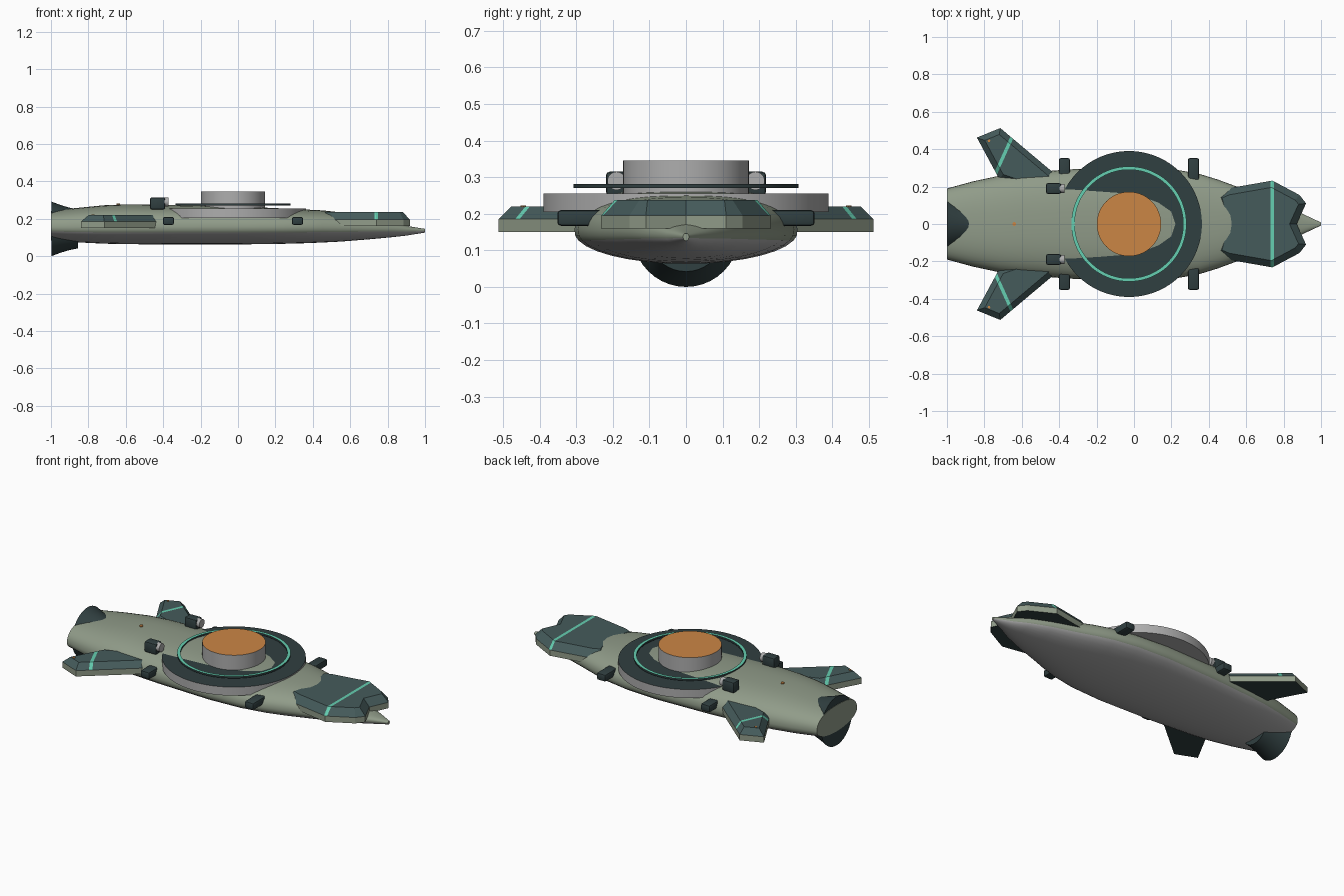
import bpy, bmesh, math
from mathutils import Vector

if "Cube" in bpy.data.objects:
    bpy.data.objects.remove(bpy.data.objects["Cube"])


def mat(name, c):
    m = bpy.data.materials.new(name)
    m.diffuse_color = (*c, 1)
    m.use_nodes = True
    m.node_tree.nodes["Principled BSDF"].inputs["Base Color"].default_value = m.diffuse_color
    return m


OLIVE = mat("olive_hull", (0.28, 0.33, 0.25))
GREY = mat("light_grey", (0.42, 0.42, 0.42))
DARK = mat("dark_slate", (0.03, 0.05, 0.052))
SLATE = mat("blue_slate", (0.06, 0.105, 0.105))
TEAL = mat("bright_teal", (0.13, 0.62, 0.44))
ORANGE = mat("orange", (0.60, 0.24, 0.06))


def finish(bm, name, mats, smooth=True):
    me = bpy.data.meshes.new(name)
    bm.normal_update()
    bm.to_mesh(me)
    bm.free()
    ob = bpy.data.objects.new(name, me)
    bpy.context.collection.objects.link(ob)
    for m in mats:
        me.materials.append(m)
    if smooth:
        bpy.ops.object.select_all(action='DESELECT')
        ob.select_set(True)
        bpy.context.view_layer.objects.active = ob
        bpy.ops.object.shade_smooth_by_angle(angle=math.radians(30))
    return ob


def loft(bm, rings, cap=True):
    """Skin a list of closed rings; returns the quads as rows."""
    vs = [[bm.verts.new(p) for p in r] for r in rings]
    n = len(vs[0])
    rows = [[bm.faces.new((a[i], a[(i + 1) % n], b[(i + 1) % n], b[i])) for i in range(n)]
            for a, b in zip(vs, vs[1:])]
    if cap:
        bm.faces.new(vs[0])
        bm.faces.new(vs[-1])
    bmesh.ops.recalc_face_normals(bm, faces=bm.faces)
    return rows


def disc(name, center, r, z0, z1, mats, seg=64):
    """Upright cylinder whose top face takes the second material."""
    bm = bmesh.new()
    ring = [(center[0] + r * math.cos(t), center[1] + r * math.sin(t))
            for t in (2 * math.pi * i / seg for i in range(seg))]
    loft(bm, [[(x, y, z) for x, y in ring] for z in (z0, z1)])
    for f in bm.faces:
        f.material_index = 1 if f.normal.z > 0.9 else 0
    return finish(bm, name, mats)


def box(name, lo, hi, m, bevel=0.01):
    bm = bmesh.new()
    bmesh.ops.create_cube(bm, size=1)
    for v in bm.verts:
        v.co = [(a + b) / 2 + c * (b - a) for a, b, c in zip(lo, hi, v.co)]
    bmesh.ops.bevel(bm, geom=bm.edges[:], offset=bevel, segments=2, profile=0.5, affect='EDGES')
    return finish(bm, name, [m])


def plate(name, outline, z0, z1, z2, inset, p, d, half):
    """Chamfered plate with a stripe through point p along direction d."""
    bm = bmesh.new()
    loft(bm, [[(x, y, z) for x, y in outline] for z in (z0, z1)])
    top = max(bm.faces, key=lambda f: f.calc_center_median().z)
    bmesh.ops.inset_region(bm, faces=[top], thickness=inset, use_even_offset=True)
    for v in top.verts:
        v.co.z = z2
    n = Vector((-d[1], d[0], 0)).normalized()
    p = Vector((p[0], p[1], 0))
    for s in (-1, 1):
        bmesh.ops.bisect_plane(bm, geom=bm.verts[:] + bm.edges[:] + bm.faces[:],
                               plane_co=p + n * half * s, plane_no=n)
    bm.normal_update()
    for f in bm.faces:
        if f.normal.z < -0.5:
            f.material_index = 2
        elif f.normal.z < 0.1:
            f.material_index = 0
        else:
            inside = abs((f.calc_center_median() - p).dot(n)) < half
            f.material_index = 3 if inside else 1
    return finish(bm, name, [OLIVE, SLATE, DARK, TEAL], smooth=False)


# Hull: stations of x, half width, top, widest height, bottom
stations = [(-1, .19, .242, .150, .085), (-.86, .228, .258, .150, .074), (-.72, .258, .272, .150, .067),
            (-.6, .272, .277, .150, .064), (-.35, .292, .274, .150, .063), (0, .305, .266, .150, .063),
            (.2, .295, .257, .150, .065), (.35, .268, .250, .150, .069), (.45, .237, .245, .150, .073),
            (.55, .200, .234, .149, .078), (.7, .150, .212, .147, .090), (.82, .100, .185, .144, .101),
            (.9, .055, .162, .141, .110), (1, .008, .146, .137, .126)]
LOW = math.radians(16)
UP, DN = 24, 14
angles = [-LOW + (math.pi + 2 * LOW) * i / UP for i in range(UP)]
angles += [math.pi + LOW + (math.pi - 2 * LOW) * i / DN for i in range(DN)]


def section(x, w, top, mid, bot):
    ring = []
    for t in angles:
        c, s = math.cos(t), math.sin(t)
        e = 2 / 2.5 if s > 0 else 1
        y = math.copysign(abs(c) ** e, c) * w
        z = mid + (top - mid) * s ** e if s > 0 else mid + (mid - bot) * s
        ring.append((x, y, z))
    return ring


bm = bmesh.new()
for row in loft(bm, [section(*s) for s in stations]):
    for i, f in enumerate(row):
        f.material_index = 1 if i >= UP else 0
finish(bm, "hull", [OLIVE, GREY])

# Rear engine bell
bm = bmesh.new()
loft(bm, [[(x, r * math.cos(2 * math.pi * i / 40), .146 + r * math.sin(2 * math.pi * i / 40))
           for i in range(40)]
          for x, r in ((-.998, .146), (-.95, .128), (-.9, .113), (-.855, .104))])
finish(bm, "engine_bell", [DARK])

# Saucer deck, central drum and glowing ring
C = (-.027, 0)
disc("saucer_deck", C, .39, .205, .256, [GREY, DARK], 96)
disc("central_drum", C, .172, .24, .345, [GREY, ORANGE])
bm = bmesh.new()
prof = [(.290, .270), (.308, .270), (.308, .281), (.290, .281)]
rings = [[(C[0] + r * math.cos(t), r * math.sin(t), z) for r, z in prof]
         for t in (2 * math.pi * i / 96 for i in range(97))]
loft(bm, rings, cap=False)
bmesh.ops.remove_doubles(bm, verts=bm.verts[:], dist=1e-5)
bmesh.ops.recalc_face_normals(bm, faces=bm.faces)
bm.normal_update()
for f in bm.faces:
    f.material_index = 0 if f.normal.z > .5 else 1
finish(bm, "deck_ring", [TEAL, DARK])

# Nose plate
half = [(.47, 0), (.43, .16), (.50, .19), (.74, .232), (.885, .155), (.92, .11), (.87, 0)]
outline = half + [(x, -y) for x, y in half[-2:0:-1]]
plate("nose_plate", outline, .16, .195, .237, .035, (.74, 0), (0, 1), .009)

for side, s in (("left", 1), ("right", -1)):
    # Rear fins
    fin = [(-.42, .265), (-.715, .513), (-.84, .462), (-.785, .36), (-.72, .24), (-.6, .2), (-.42, .2)]
    plate(side + "_fin", [(x, s * y) for x, y in fin], .15, .185, .22, .03,
          (-.685, s * .392), (.07, s * .155), .009)
    disc(side + "_fin_light", (-.775, s * .445), .007, .21, .223, [ORANGE, ORANGE], 12)
    # Side thruster pods
    for end, x in (("front", .318), ("rear", -.372)):
        box(f"{side}_{end}_pod", (x - .03, min(s * .2, s * .352), .167),
            (x + .03, max(s * .2, s * .352), .21), DARK)
    # Deck turrets with grey nozzles
    y = s * .19
    box(side + "_turret", (-.47, y - .029, .25), (-.39, y + .029, .315), DARK)
    bm = bmesh.new()
    loft(bm, [[(x, y + .025 * math.cos(2 * math.pi * i / 24), .29 + .025 * math.sin(2 * math.pi * i / 24))
               for i in range(24)] for x in (-.41, -.372)])
    finish(bm, side + "_turret_nozzle", [GREY])

# Small beacon on the spine
disc("spine_beacon", (-.64, 0), .01, .265, .281, [ORANGE, ORANGE], 16)
